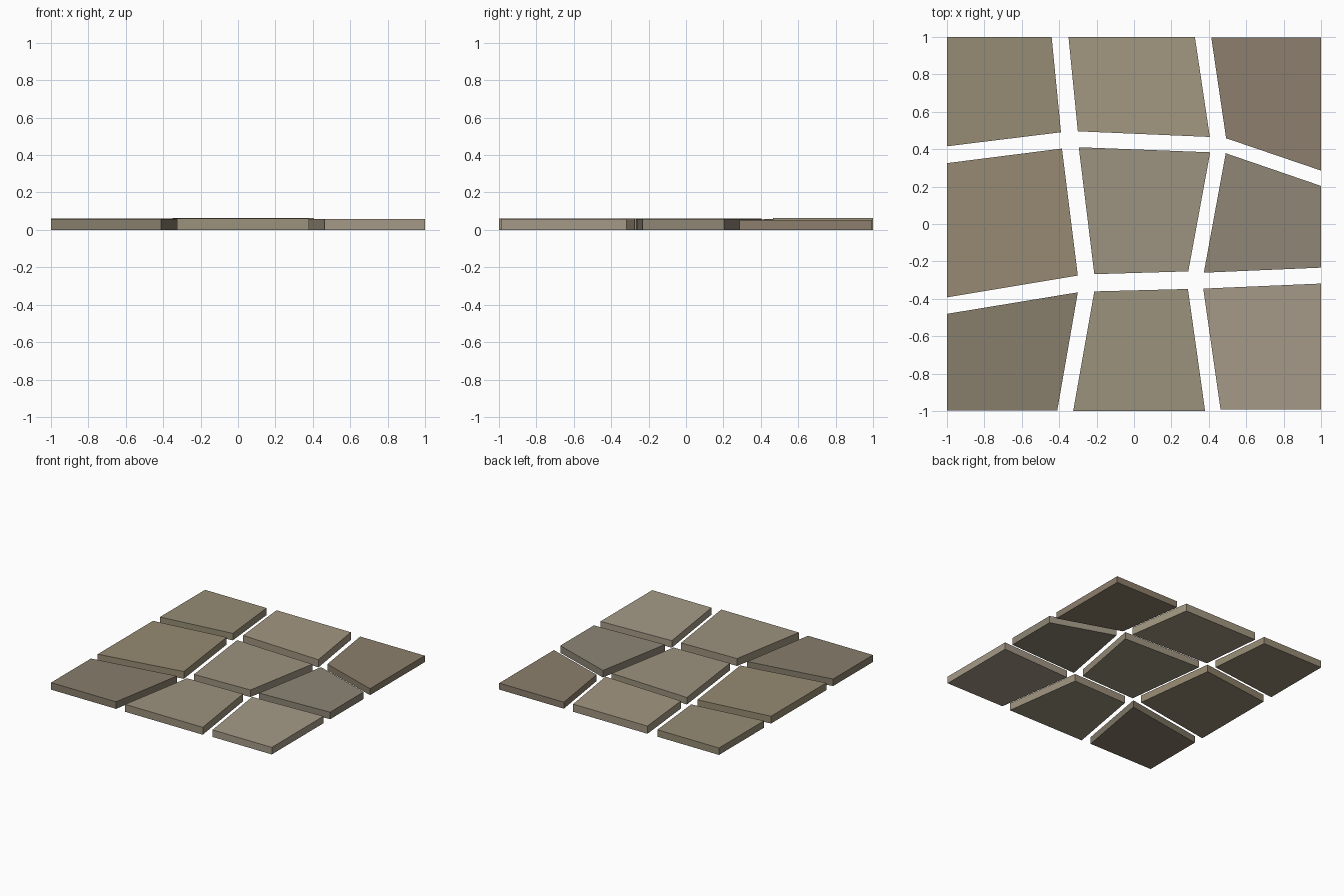
import bpy, bmesh

if "Cube" in bpy.data.objects:
    bpy.data.objects.remove(bpy.data.objects["Cube"])

# name: (outline corners counter-clockwise, thickness, sRGB colour)
tiles = {
    "stone_back_left": ([(-1, .415), (-.39, .49), (-.44, 1), (-1, 1)], .057, (150, 140, 117)),
    "stone_back_middle": ([(-.30, .495), (.405, .465), (.325, 1), (-.35, 1)], .063, (162, 151, 129)),
    "stone_back_right": ([(.492, .458), (1, .285), (1, .995), (.413, .995)], .053, (140, 127, 108)),
    "stone_middle_left": ([(-1, -.392), (-.30, -.275), (-.385, .403), (-1, .325)], .06, (150, 138, 114)),
    "stone_centre": ([(-.212, -.268), (.29, -.253), (.407, .383), (-.295, .41)], .058, (156, 146, 126)),
    "stone_middle_right": ([(.373, -.26), (1, -.233), (1, .203), (.49, .378)], .058, (142, 134, 118)),
    "stone_front_left": ([(-1, -.997), (-.41, -.997), (-.30, -.365), (-1, -.48)], .058, (135, 126, 108)),
    "stone_front_middle": ([(-.325, -1), (.38, -1), (.288, -.347), (-.212, -.36)], .061, (156, 146, 125)),
    "stone_front_right": ([(.462, -.99), (1, -.99), (1, -.318), (.37, -.345)], .058, (165, 154, 135)),
}


def linear(c):
    c /= 255
    return ((c + .055) / 1.055) ** 2.4


def paving_stone(name, outline, height, colour):
    # Flat outline extruded upward into a solid slab
    bm = bmesh.new()
    face = bm.faces.new([bm.verts.new((x, y, 0)) for x, y in outline])
    top = bmesh.ops.extrude_face_region(bm, geom=[face], use_keep_orig=True)
    bmesh.ops.translate(bm, vec=(0, 0, height),
                        verts=[g for g in top["geom"] if isinstance(g, bmesh.types.BMVert)])
    bmesh.ops.recalc_face_normals(bm, faces=bm.faces)
    mesh = bpy.data.meshes.new(name)
    bm.to_mesh(mesh)
    bm.free()
    mat = bpy.data.materials.new(name + "_colour")
    mat.diffuse_color = (*map(linear, colour), 1)
    mat.use_nodes = True
    mat.node_tree.nodes["Principled BSDF"].inputs["Base Color"].default_value = mat.diffuse_color
    mesh.materials.append(mat)
    bpy.context.collection.objects.link(bpy.data.objects.new(name, mesh))


for name, spec in tiles.items():
    paving_stone(name, *spec)
